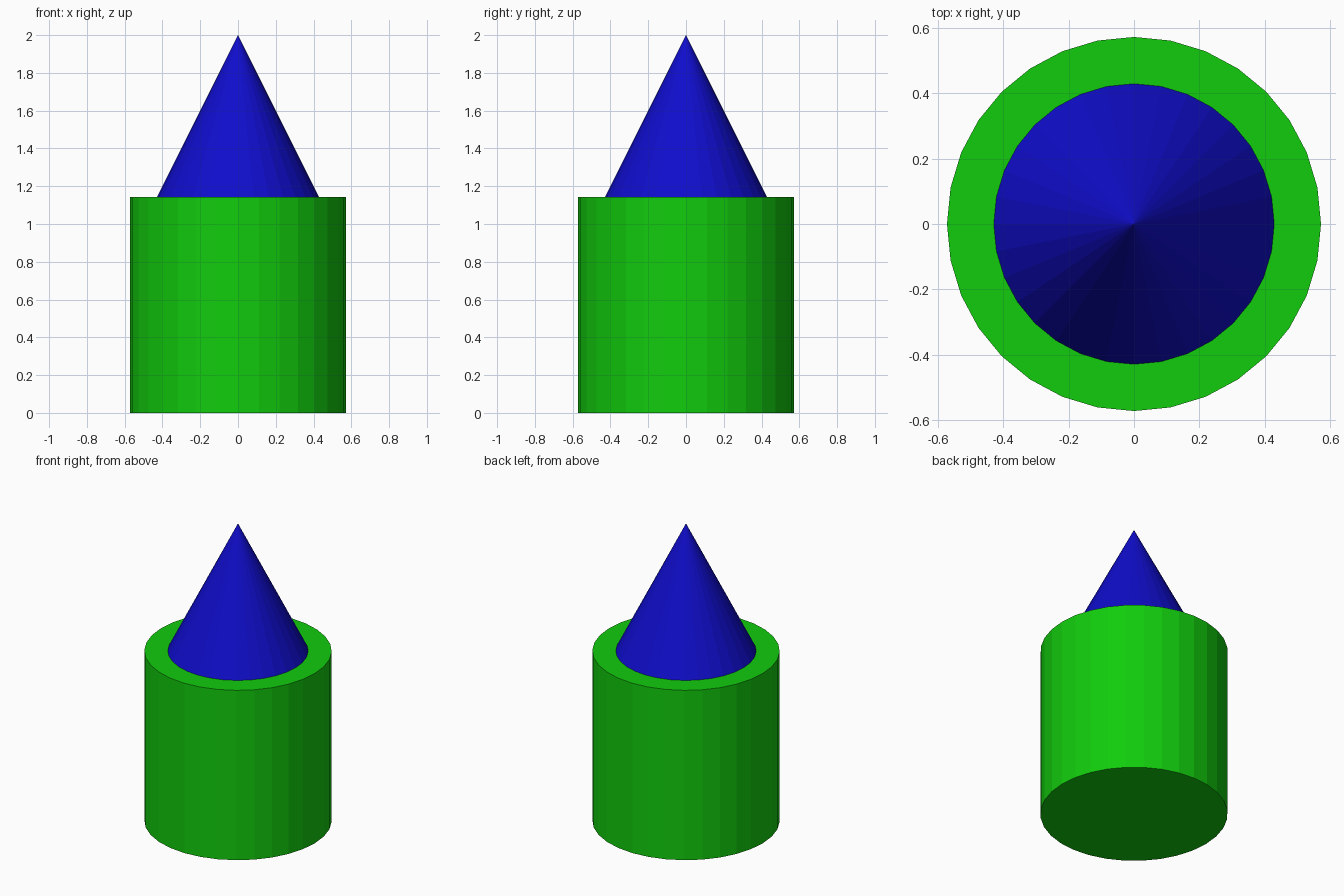
import bpy

if "Cube" in bpy.data.objects:
    bpy.data.objects.remove(bpy.data.objects["Cube"])

UNIT = 2 / 3.5  # cylinder 2 tall plus cone 1.5 tall, scaled to 2


def colour(obj, name, rgb):
    mat = bpy.data.materials.new(name)
    mat.diffuse_color = (*rgb, 1.0)
    mat.use_nodes = True
    mat.node_tree.nodes["Principled BSDF"].inputs["Base Color"].default_value = mat.diffuse_color
    obj.data.materials.append(mat)


# Green cylinder body standing on the ground
bpy.ops.mesh.primitive_cylinder_add(
    vertices=32, radius=UNIT, depth=2 * UNIT, location=(0, 0, UNIT))
body = bpy.context.object
body.name = "cylinder_body"
colour(body, "green", (0.006, 0.604, 0.004))

# Blue cone resting on the body
bpy.ops.mesh.primitive_cone_add(
    vertices=32, radius1=0.75 * UNIT, radius2=0, depth=1.5 * UNIT,
    location=(0, 0, 2.75 * UNIT))
cone = bpy.context.object
cone.name = "cone_top"
colour(cone, "blue", (0.005, 0.004, 0.604))
